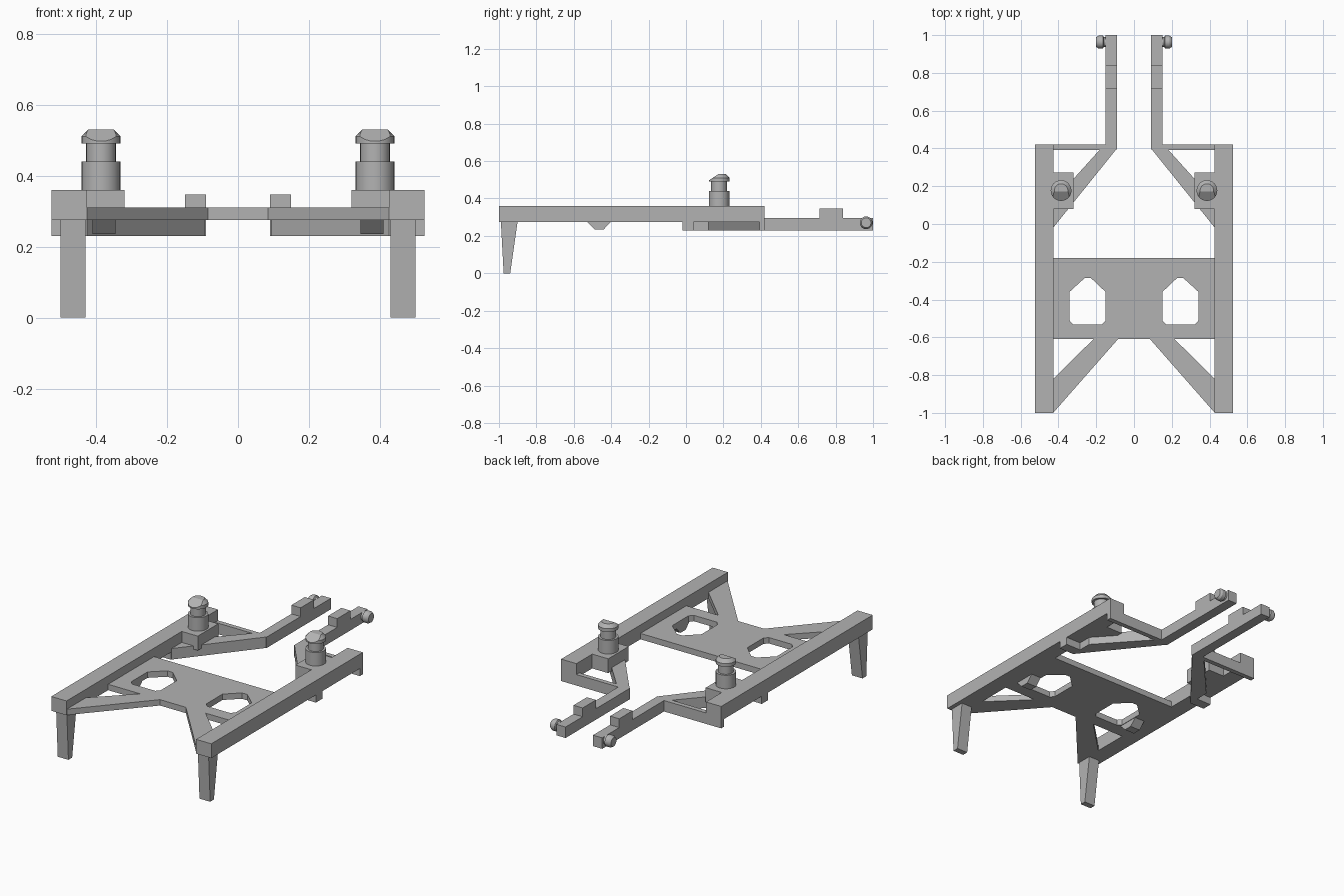
import bpy, bmesh, math
from mathutils import Matrix, Vector

if "Cube" in bpy.data.objects:
    bpy.data.objects.remove(bpy.data.objects["Cube"])

grey = bpy.data.materials.new("plain grey")
grey.diffuse_color = (0.45, 0.45, 0.45, 1)
grey.use_nodes = True
grey.node_tree.nodes["Principled BSDF"].inputs["Base Color"].default_value = grey.diffuse_color


def finish(name, bm, mirror=True):
    bmesh.ops.recalc_face_normals(bm, faces=bm.faces)
    me = bpy.data.meshes.new(name)
    bm.to_mesh(me)
    bm.free()
    me.materials.append(grey)
    ob = bpy.data.objects.new(name, me)
    bpy.context.collection.objects.link(ob)
    if mirror:
        mod = ob.modifiers.new("Mirror", 'MIRROR')
        mod.use_mirror_merge = False
    return ob


def prism(name, loops, lo, hi, axis='z', mirror=True):
    """Extrude an outline (plus hole loops) from lo to hi along z or x."""
    bm = bmesh.new()
    put = (lambda a, b: (a, b, lo)) if axis == 'z' else (lambda a, b: (lo, a, b))
    edges = []
    for loop in loops:
        vs = [bm.verts.new(put(a, b)) for a, b in loop]
        edges += [bm.edges.new((vs[i - 1], vs[i])) for i in range(len(vs))]
    if len(loops) == 1:
        bm.faces.new(vs)
    else:
        bmesh.ops.triangle_fill(bm, edges=edges, use_beauty=True)
        bmesh.ops.dissolve_limit(bm, angle_limit=0.01, verts=bm.verts[:], edges=bm.edges[:])
    ext = bmesh.ops.extrude_face_region(bm, geom=bm.faces[:])
    shift = Vector((0, 0, hi - lo)) if axis == 'z' else Vector((hi - lo, 0, 0))
    bmesh.ops.translate(bm, vec=shift,
                        verts=[g for g in ext['geom'] if isinstance(g, bmesh.types.BMVert)])
    return finish(name, bm, mirror)


def box(name, x0, x1, y0, y1, z0, z1):
    return prism(name, [[(x0, y0), (x1, y0), (x1, y1), (x0, y1)]], z0, z1)


def lathe(bm, rings, n=24):
    """Closed solid from (radius, height) rings around z."""
    loops = [[bm.verts.new((r * math.cos(2 * math.pi * i / n),
                            r * math.sin(2 * math.pi * i / n), z)) for i in range(n)]
             for r, z in rings]
    for a, b in zip(loops, loops[1:]):
        for i in range(n):
            bm.faces.new((a[i - 1], a[i], b[i], b[i - 1]))
    bm.faces.new(loops[0][::-1])
    bm.faces.new(loops[-1])


def smooth(ob):
    bpy.ops.object.select_all(action='DESELECT')
    ob.select_set(True)
    bpy.context.view_layer.objects.active = ob
    bpy.ops.object.shade_smooth_by_angle(angle=math.radians(30))


# side rails and tapered front legs
box("side_rail", 0.425, 0.525, -1, 0.42, 0.275, 0.36)
prism("front_leg", [[(-0.99, 0.28), (-0.9, 0.28), (-0.94, 0), (-0.975, 0)]], 0.43, 0.5, 'x')

# cross plate with two house-shaped windows
hole = [(0.35, -0.36), (0.27, -0.287), (0.235, -0.287), (0.158, -0.36),
        (0.158, -0.51), (0.178, -0.533), (0.33, -0.533), (0.35, -0.51)]
hole = [(x - 0.008, y) for x, y in hole]
prism("cross_plate", [[(-0.428, -0.61), (0.428, -0.61), (0.428, -0.18), (-0.428, -0.18)],
                      hole, [(-x, y) for x, y in hole]], 0.275, 0.31, mirror=False)
prism("plate_clip", [[(-0.53, 0.276), (-0.4, 0.276), (-0.44, 0.235), (-0.49, 0.235)]],
      0.345, 0.41, 'x')

# diagonal braces
prism("front_brace", [[(0.428, -1), (0.428, -0.82), (0.215, -0.61), (0.085, -0.61)]], 0.275, 0.31)
prism("rear_brace", [[(0.428, -0.02), (0.428, 0.12), (0.175, 0.4), (0.15, 0.4), (0.09, 0.4)]],
      0.23, 0.295)
box("rear_crossbar", 0.15, 0.525, 0.392, 0.42, 0.23, 0.295)
box("rail_foot", 0.425, 0.525, -0.02, 0.04, 0.23, 0.28)

# rear arms with raised step
prism("rear_arm", [[(0.395, 0.23), (1, 0.23), (1, 0.295), (0.84, 0.295), (0.84, 0.347),
                    (0.715, 0.347), (0.715, 0.295), (0.395, 0.295)]], 0.09, 0.15, 'x')

# side pegs at the arm tips
bm = bmesh.new()
lathe(bm, [(0.026, 0), (0.026, 0.012), (0.034, 0.016), (0.034, 0.04), (0.026, 0.052)])
bm.transform(Matrix.Translation((0.148, 0.963, 0.27)) @ Matrix.Rotation(math.pi / 2, 4, 'Y'))
smooth(finish("arm_peg", bm))

# post pads and stepped posts
box("post_pad", 0.32, 0.43, 0.08, 0.272, 0.275, 0.36)
bm = bmesh.new()
lathe(bm, [(0.055, 0.355), (0.055, 0.44), (0.042, 0.44), (0.042, 0.495)])
bm.transform(Matrix.Translation((0.386, 0.177, 0)))
smooth(finish("post", bm))

# post cap, chamfered and sliced on a slant at the front
bm = bmesh.new()
lathe(bm, [(0.055, 0.49), (0.055, 0.51), (0.036, 0.53)])
bm.transform(Matrix.Translation((0.386, 0.177, 0)))
cut = bmesh.ops.bisect_plane(bm, geom=bm.verts[:] + bm.edges[:] + bm.faces[:],
                             plane_co=(0, 0.172, 0.53), plane_no=(0, -0.038, 0.057),
                             clear_outer=True)
bmesh.ops.holes_fill(bm, edges=[g for g in cut['geom_cut'] if isinstance(g, bmesh.types.BMEdge)])
smooth(finish("post_cap", bm))
